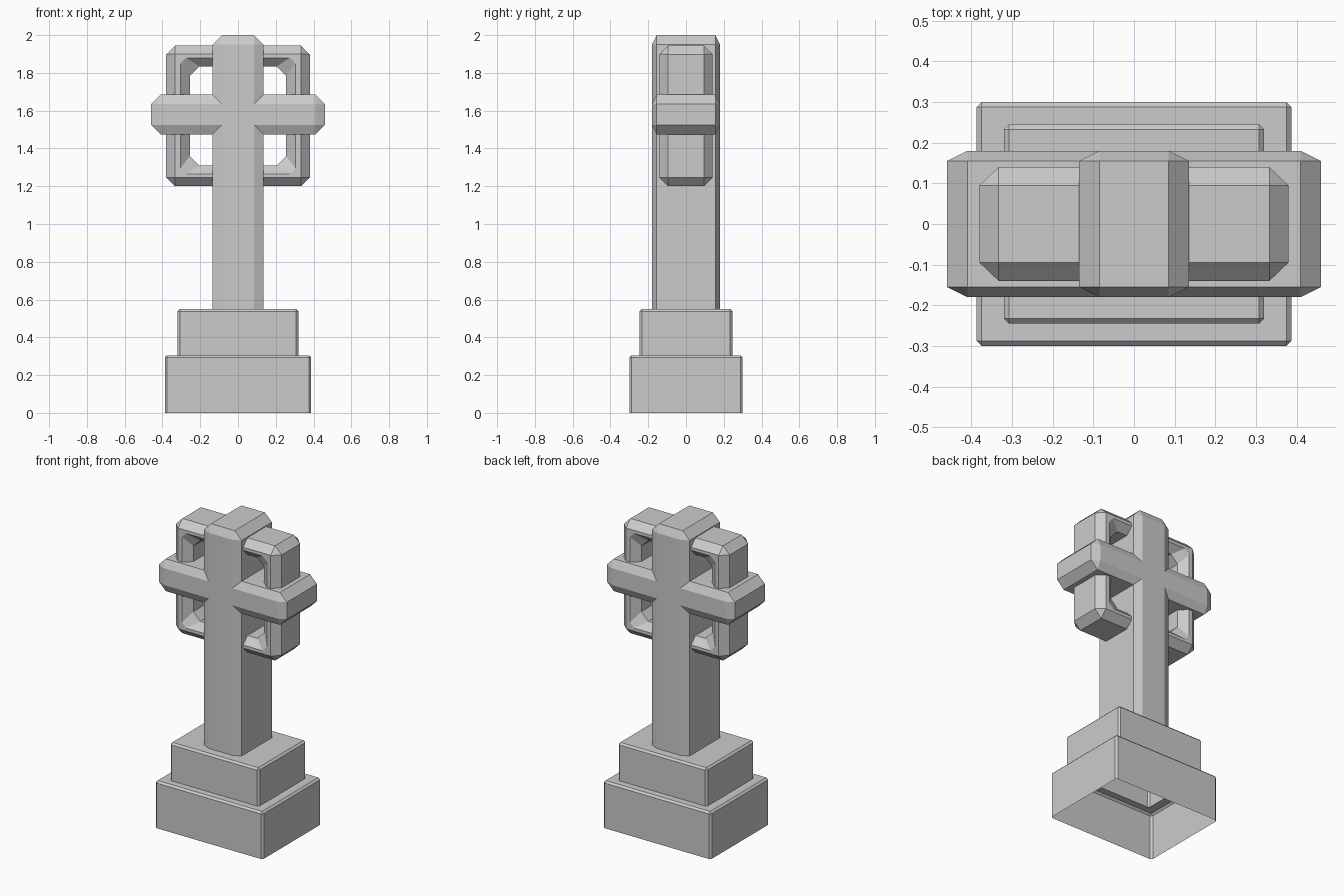
import bpy
import bmesh

cube = bpy.data.objects.get("Cube")
if cube:
    bpy.data.objects.remove(cube, do_unlink=True)

# Weathered stone, used throughout
stone = bpy.data.materials.new("grey stone")
stone.use_nodes = True
stone_colour = (0.6, 0.6, 0.6, 1.0)
stone.diffuse_color = stone_colour
stone.node_tree.nodes["Principled BSDF"].inputs["Base Color"].default_value = stone_colour


def octagon(a, b, c):
    """Rectangle of half sizes a, b with corners cut by c."""
    return [(a, c - b), (a, b - c), (a - c, b), (c - a, b),
            (-a, b - c), (-a, c - b), (c - a, -b), (a - c, -b)]


def cross_outline(shaft, arm, low, high, top, c):
    """Cross standing on the plinth, with outer corners cut by c."""
    right = [(shaft, 0.55), (shaft, low), (arm - c, low), (arm, low + c),
             (arm, high - c), (arm - c, high), (shaft, high),
             (shaft, top - c), (shaft - c, top)]
    return right + [(-x, z) for x, z in reversed(right)]


def loft(name, rings, cap_start=False, cap_end=False, closed=False):
    """Join matching rings of points with faces."""
    bm = bmesh.new()
    loops = [[bm.verts.new(p) for p in ring] for ring in rings]
    pairs = list(zip(loops, loops[1:]))
    if closed:
        pairs.append((loops[-1], loops[0]))
    for lower, upper in pairs:
        for i in range(len(lower)):
            j = (i + 1) % len(lower)
            bm.faces.new((lower[i], lower[j], upper[j], upper[i]))
    if cap_start:
        bm.faces.new(list(reversed(loops[0])))
    if cap_end:
        bm.faces.new(loops[-1])
    bmesh.ops.remove_doubles(bm, verts=bm.verts, dist=0.0001)
    bmesh.ops.recalc_face_normals(bm, faces=bm.faces)
    mesh = bpy.data.meshes.new(name)
    bm.to_mesh(mesh)
    bm.free()
    mesh.materials.append(stone)
    obj = bpy.data.objects.new(name, mesh)
    bpy.context.collection.objects.link(obj)
    return obj


def flat_ring(outline, z):
    return [(x, y, z) for x, y in outline]


def upright_ring(outline, y, centre=0.0):
    return [(x, y, z + centre) for x, z in outline]


# Stepped plinth: hollow, open underneath, edges lightly cut
edge = 0.012
plinth = []
for a, b, bottom, top in ((0.387, 0.3, 0.0, 0.305), (0.32, 0.245, 0.305, 0.55)):
    plinth.append(flat_ring(octagon(a, b, edge), bottom))
    plinth.append(flat_ring(octagon(a, b, edge), top - edge))
    plinth.append(flat_ring(octagon(a - edge, b - edge, 0), top))
loft("stepped_plinth", plinth, cap_end=True)

# Cross: shaft and arms in one piece, front and back chamfered
outer = cross_outline(0.135, 0.46, 1.475, 1.685, 2.0, 0.05)
face = cross_outline(0.085, 0.41, 1.525, 1.635, 1.95, 0)
loft("cross",
     [upright_ring(face, -0.18), upright_ring(outer, -0.155),
      upright_ring(outer, 0.155), upright_ring(face, 0.18)],
     cap_start=True, cap_end=True)

# Square ring behind the arms: chamfered outside and inside
half = [(octagon(0.255, 0.2625, 0.05), 0.095),
        (octagon(0.305, 0.3075, 0.03), 0.14),
        (octagon(0.333, 0.3275, 0), 0.14),
        (octagon(0.38, 0.3725, 0.047), 0.095)]
middle = 1.5725
front = [upright_ring(o, -y, middle) for o, y in half]
back = [upright_ring(o, y, middle) for o, y in reversed(half)]
loft("square_ring", front + back, closed=True)
